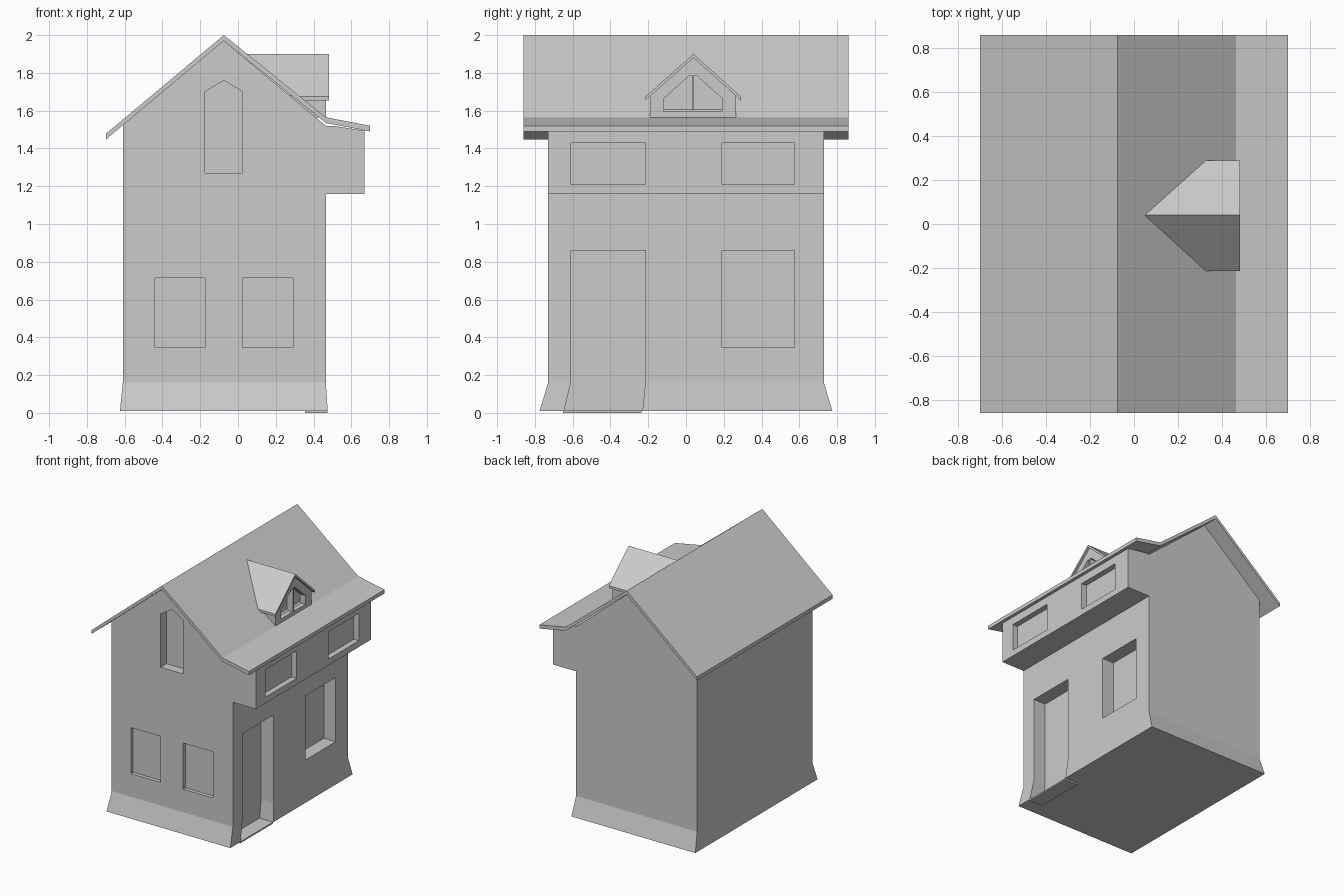
import bpy, bmesh

if "Cube" in bpy.data.objects:
    bpy.data.objects.remove(bpy.data.objects["Cube"])


def prism(name, pts, axis, start, end, shape=None):
    """Extrude a (horizontal, z) profile along x or y; end may depend on z."""
    def place(p, d):
        d = d(p[1]) if callable(d) else d
        return (d, p[0], p[1]) if axis == 'x' else (p[0], d, p[1])
    bm = bmesh.new()
    a = [bm.verts.new(place(p, start)) for p in pts]
    b = [bm.verts.new(place(p, end)) for p in pts]
    bm.faces.new(a)
    bm.faces.new(b[::-1])
    n = len(pts)
    for i in range(n):
        j = (i + 1) % n
        bm.faces.new((a[j], a[i], b[i], b[j]))
    if shape:
        shape(bm)
    bmesh.ops.recalc_face_normals(bm, faces=bm.faces)
    me = bpy.data.meshes.new(name)
    bm.to_mesh(me)
    bm.free()
    ob = bpy.data.objects.new(name, me)
    bpy.context.collection.objects.link(ob)
    return ob


def cut(target, name, pts, axis, start, end):
    """Recess an opening into the target."""
    c = prism(name, pts, axis, start, end)
    c.hide_render = True
    c.display_type = 'WIRE'
    m = target.modifiers.new(name, 'BOOLEAN')
    m.operation = 'DIFFERENCE'
    m.solver = 'EXACT'
    m.object = c


def rect(h0, h1, z0, z1):
    return [(h0, z0), (h1, z0), (h1, z1), (h0, z1)]


# House walls with gables, jettied upper storey and flared base
def flare(bm):
    geom = bm.verts[:] + bm.edges[:] + bm.faces[:]
    bmesh.ops.bisect_plane(bm, geom=geom, plane_co=(0, 0, 0.16), plane_no=(0, 0, 1))
    for v in bm.verts:
        if v.co.z < 0.1:
            v.co.x = -0.625 if v.co.x < 0 else 0.475
            v.co.y = -0.775 if v.co.y < 0 else 0.775


walls = prism("walls", [
    (-0.61, 0.01), (0.465, 0.01), (0.465, 1.16), (0.67, 1.16), (0.67, 1.494),
    (0.5, 1.52), (0.465, 1.52), (-0.075, 1.97), (-0.61, 1.525)],
    'y', -0.73, 0.73, flare)

# Openings in the gable front
for x0, x1, side in ((-0.44, -0.175, "left"), (0.025, 0.29, "right")):
    cut(walls, f"gable_window_{side}_cutter", rect(x0, x1, 0.345, 0.715), 'y', -0.9, -0.7)
cut(walls, "attic_window_cutter",
    [(-0.175, 1.27), (0.025, 1.27), (0.025, 1.70), (-0.075, 1.76), (-0.175, 1.70)],
    'y', -0.9, -0.655)

# Openings in the street side
for y0, y1, side in ((-0.61, -0.215, "near"), (0.19, 0.575, "far")):
    cut(walls, f"upper_window_{side}_cutter", rect(y0, y1, 1.21, 1.43), 'x', 0.625, 0.9)
cut(walls, "ground_window_cutter", rect(0.19, 0.575, 0.345, 0.86), 'x', 0.36, 0.6)
cut(walls, "door_cutter",
    [(-0.66, -0.05), (-0.237, -0.05), (-0.215, 0.16), (-0.215, 0.86),
     (-0.61, 0.86), (-0.61, 0.16)], 'x', 0.355, 0.6)

# Door threshold
prism("door_threshold", rect(-0.65, -0.235, 0.0, 0.012), 'x', 0.355, 0.475)

# Main roof with a shallow kick over the jetty
roof_top = [(-0.70, 1.477), (-0.075, 2.0), (0.465, 1.565), (0.70, 1.52)]
prism("main_roof", roof_top + [(x, z - 0.03) for x, z in roof_top[::-1]],
      'y', -0.86, 0.86)


# Dormer, its back following the main roof slope
def roof_x(inset):
    return lambda z: -0.075 + (2.0 - z) * 0.54 / 0.435 - inset


dormer = prism("dormer_walls",
               [(-0.19, 1.565), (0.265, 1.565), (0.265, 1.68), (0.04, 1.88), (-0.19, 1.68)],
               'x', 0.465, roof_x(0.12))
for s, side in ((-1, "left"), (1, "right")):
    cut(dormer, f"dormer_window_{side}_cutter",
        [(0.037 + s * h, z) for h, z in
         ((0.006, 1.595), (0.154, 1.595), (0.154, 1.665), (0.02, 1.785), (0.006, 1.785))],
        'x', 0.415, 0.6)

dormer_top = [(-0.215, 1.675), (0.04, 1.9), (0.29, 1.675)]
prism("dormer_roof", dormer_top + [(y, z - 0.02) for y, z in dormer_top[::-1]],
      'x', 0.482, roof_x(0.005))
